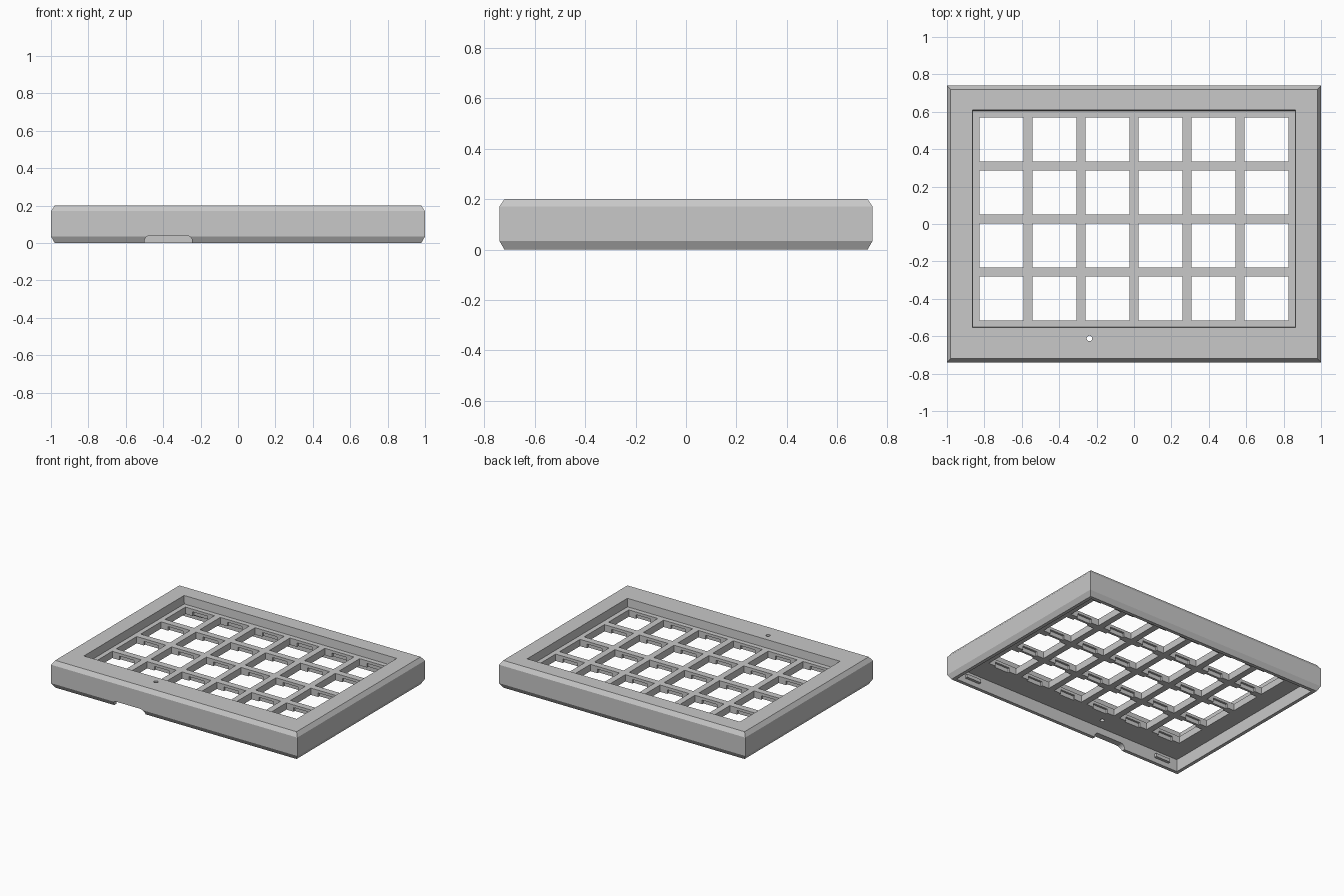
import bpy, bmesh, math
from mathutils import Vector

if "Cube" in bpy.data.objects:
    bpy.data.objects.remove(bpy.data.objects["Cube"], do_unlink=True)

# One plain grey for the whole shell
grey = bpy.data.materials.new("matte grey")
grey.use_nodes = True
GREY = (0.58, 0.58, 0.58, 1)
grey.diffuse_color = GREY
grey.node_tree.nodes["Principled BSDF"].inputs["Base Color"].default_value = GREY


def finish(bm, name):
    bmesh.ops.recalc_face_normals(bm, faces=bm.faces)
    mesh = bpy.data.meshes.new(name)
    bm.to_mesh(mesh)
    bm.free()
    obj = bpy.data.objects.new(name, mesh)
    bpy.context.collection.objects.link(obj)
    mesh.materials.append(grey)
    return obj


def add_box(bm, low, high):
    low, high = Vector(low), Vector(high)
    verts = bmesh.ops.create_cube(bm, size=1)["verts"]
    for v in verts:
        v.co = (low + high) / 2 + v.co * (high - low)
    return verts


def stack(name, rings):
    """Solid made of rectangles (x0, x1, y0, y1, z) stacked upward."""
    bm = bmesh.new()
    loops = [[bm.verts.new((x, y, z)) for x, y in
              ((x0, y0), (x1, y0), (x1, y1), (x0, y1))]
             for x0, x1, y0, y1, z in rings]
    for a, b in zip(loops, loops[1:]):
        for i in range(4):
            j = (i + 1) % 4
            bm.faces.new((a[i], a[j], b[j], b[i]))
    bm.faces.new(loops[0])
    bm.faces.new(loops[-1])
    return finish(bm, name)


def cut(target, cutter):
    cutter.hide_render = True
    mod = target.modifiers.new("cut", "BOOLEAN")
    mod.operation = "DIFFERENCE"
    mod.solver = "EXACT"
    mod.object = cutter
    bpy.context.view_layer.objects.active = target
    bpy.ops.object.modifier_apply(modifier=mod.name)
    bpy.data.objects.remove(cutter, do_unlink=True)


X, Y, TOP = 1.0, 0.74, 0.2
PLATE_LOW, PLATE_TOP = 0.09, 0.14

# Outer case with chamfered top and bottom edges
case = stack("case_shell", [(-X + i, X - i, -Y + i, Y - i, z) for i, z in
                            ((0.02, 0), (0, 0.035), (0, 0.17), (0.02, TOP))])

# Open underside
wall = 0.045
cut(case, stack("cavity", [(-X + wall, X - wall, -Y + wall, Y - wall, z)
                           for z in (-0.1, PLATE_LOW)]))

# Recess around the key plate, slightly tapered
cut(case, stack("recess", [(-0.865 - t, 0.865 + t, -0.555 - t, 0.61 + t, z)
                           for t, z in ((-0.005, PLATE_TOP), (0.002, TOP + 0.05))]))

# Key openings, and the clip undercuts on their front and back sides
PITCH, SIZE, MID_Y = 0.283, 0.236, 0.027
holes, clips = bmesh.new(), bmesh.new()
for col in range(6):
    for row in range(4):
        x, y = (col - 2.5) * PITCH, MID_Y + (row - 1.5) * PITCH
        h = SIZE / 2
        add_box(holes, (x - h, y - h, 0.03), (x + h, y + h, 0.18))
        add_box(clips, (x - 0.06, y - h - 0.015, 0.03),
                (x + 0.06, y + h + 0.015, PLATE_LOW + 0.03))
cut(case, finish(holes, "key_holes"))
cut(case, finish(clips, "clip_undercuts"))

# Cable notch with rounded upper corners in the front wall
bm = bmesh.new()
add_box(bm, (-0.5, -0.9, -0.1), (-0.245, -0.66, 0.04))
edges = [e for e in bm.edges if all(v.co.z > 0 for v in e.verts)
         and abs(e.verts[0].co.y - e.verts[1].co.y) > 0.1]
bmesh.ops.bevel(bm, geom=edges, offset=0.03, segments=5, profile=0.5, affect="EDGES")
cut(case, finish(bm, "cable_notch"))

# Small round hole through the front rim
bm = bmesh.new()
made = bmesh.ops.create_cone(bm, cap_ends=True, segments=16, radius1=0.015,
                             radius2=0.015, depth=0.6)
bmesh.ops.translate(bm, verts=made["verts"], vec=(-0.238, -0.612, 0.15))
cut(case, finish(bm, "pin_hole"))

# Little retaining tabs inside the front and back walls
for side, label in ((-1, "front"), (1, "back")):
    for x, hand in ((-0.82, "right"), (0.82, "left")):
        bm = bmesh.new()
        ys = sorted((side * (Y - wall + 0.01), side * (Y - wall - 0.02)))
        add_box(bm, (x - 0.06, ys[0], 0.035), (x + 0.06, ys[1], 0.06))
        finish(bm, f"{label}_{hand}_tab")
